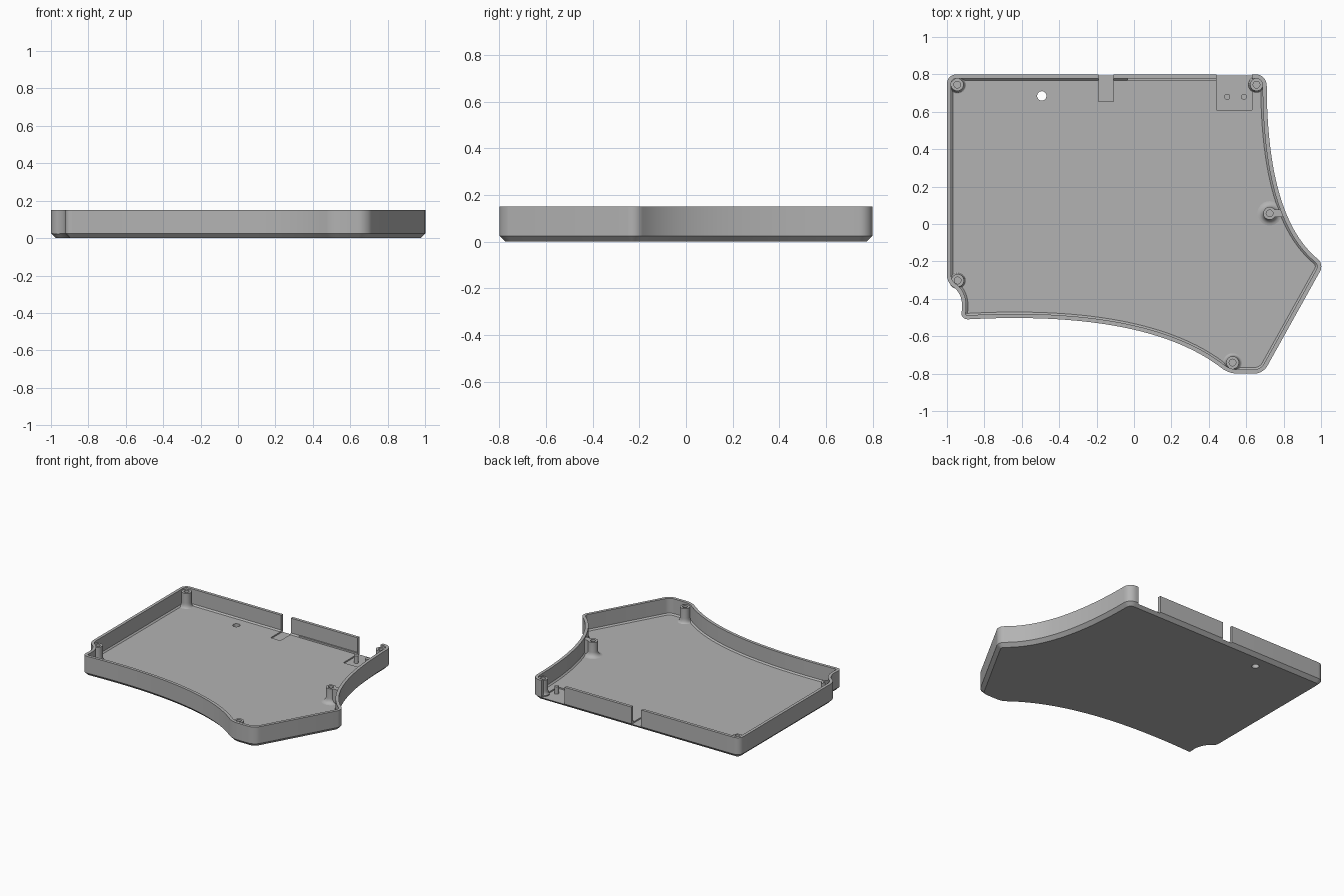
import bpy, bmesh, math
from mathutils import Vector

if "Cube" in bpy.data.objects:
    bpy.data.objects.remove(bpy.data.objects["Cube"])

grey = bpy.data.materials.new("light grey plastic")
grey.use_nodes = True
grey.diffuse_color = (0.45, 0.45, 0.45, 1)
grey.node_tree.nodes["Principled BSDF"].inputs["Base Color"].default_value = (0.45, 0.45, 0.45, 1)

HEIGHT, FLOOR, WALL, CHAMFER = 0.15, 0.03, 0.022, 0.025

# Outline corners: position, rounding, optional control point of the edge that follows
CORNERS = [
    ((-1, 0.8), 0.05, None),
    ((-1, -0.32), 0.045, (-0.89, -0.36)),
    ((-0.93, -0.512), 0.045, (0.1, -0.45)),
    ((0.505, -0.8), 0.045, None),
    ((0.69, -0.8), 0.045, None),
    ((1.017, -0.213), 0.045, (0.7, 0.0)),
    ((0.71, 0.8), 0.06, None),
]


def make_object(name, bm):
    bmesh.ops.recalc_face_normals(bm, faces=bm.faces)
    mesh = bpy.data.meshes.new(name)
    bm.to_mesh(mesh)
    bm.free()
    mesh.materials.append(grey)
    ob = bpy.data.objects.new(name, mesh)
    bpy.context.collection.objects.link(ob)
    return ob


def box(name, lo, hi):
    bm = bmesh.new()
    bmesh.ops.create_cube(bm, size=1)
    for v in bm.verts:
        v.co = [(a + b) / 2 + c * (b - a) for a, b, c in zip(lo, hi, v.co)]
    return make_object(name, bm)


def lathe(name, x, y, profile, steps=32):
    """Spin a (radius, height) profile around a vertical axis."""
    bm = bmesh.new()
    verts = [bm.verts.new((x + r, y, z)) for r, z in profile]
    edges = [bm.edges.new(pair) for pair in zip(verts, verts[1:])]
    bmesh.ops.spin(bm, geom=verts + edges, cent=(x, y, 0), axis=(0, 0, 1),
                   angle=math.tau, steps=steps, use_duplicate=False)
    bmesh.ops.remove_doubles(bm, verts=bm.verts, dist=0.0001)
    return make_object(name, bm)


def outline():
    """Sample the curved edges and join them with rounded corners."""
    edges = []
    for i, (p, cut, ctrl) in enumerate(CORNERS):
        q, cut_end, _ = CORNERS[(i + 1) % len(CORNERS)]
        p, q = Vector(p), Vector(q)
        c = Vector(ctrl) if ctrl else (p + q) / 2
        t0 = cut / (2 * (c - p).length)
        t1 = 1 - cut_end / (2 * (q - c).length)
        n = 24 if ctrl else 1
        ts = [t0 + (t1 - t0) * k / n for k in range(n + 1)]
        edges.append([p * (1 - t) ** 2 + c * 2 * t * (1 - t) + q * t * t for t in ts])
    points = []
    for i, edge in enumerate(edges):
        points += edge
        a, d = edge[-1], edges[(i + 1) % len(edges)][0]
        corner = Vector(CORNERS[(i + 1) % len(CORNERS)][0])
        b, c = a.lerp(corner, 0.56), d.lerp(corner, 0.56)
        for k in range(1, 8):
            t = k / 8
            points.append(a * (1 - t) ** 3 + b * 3 * t * (1 - t) ** 2
                          + c * 3 * t * t * (1 - t) + d * t ** 3)
    return points


def inset(points, dist):
    result = []
    for i, p in enumerate(points):
        before = (p - points[i - 1]).normalized()
        after = (points[(i + 1) % len(points)] - p).normalized()
        tangent = (before + after).normalized()
        result.append(p + Vector((-tangent.y, tangent.x)) * dist)
    return result


# Tray: chamfered underside, thin wall, eased inner floor edge
shape = outline()
LEVELS = [(CHAMFER, 0), (0, CHAMFER), (0, HEIGHT), (WALL, HEIGHT),
          (WALL, FLOOR + 0.01), (WALL + 0.01, FLOOR)]
bm = bmesh.new()
rings = [[bm.verts.new((p.x, p.y, z)) for p in inset(shape, d)] for d, z in LEVELS]
for low, high in zip(rings, rings[1:]):
    for i in range(len(low)):
        bm.faces.new((low[i - 1], low[i], high[i], high[i - 1]))
bm.faces.new(rings[0])
bm.faces.new(rings[-1])
tray = make_object("tray", bm)

# Connector openings in the back wall, and a round hole through the floor
cutters = [
    box("small_opening", (-0.19, 0.655, 0.02), (-0.11, 0.9, 0.3)),
    box("large_opening", (0.44, 0.61, 0.02), (0.63, 0.9, 0.3)),
    lathe("floor_hole", -0.493, 0.685, [(0, -0.1), (0.025, -0.1), (0.025, 0.1), (0, 0.1)]),
]
bpy.context.view_layer.objects.active = tray
for cutter in cutters:
    mod = tray.modifiers.new("cut", 'BOOLEAN')
    mod.operation, mod.solver, mod.object = 'DIFFERENCE', 'EXACT', cutter
    bpy.ops.object.modifier_apply(modifier=mod.name)
    bpy.data.objects.remove(cutter)

# Screw posts with flared feet and blind holes
POSTS = {
    "back_right_post": (-0.945, 0.745, 0.048),
    "back_left_post": (0.655, 0.745, 0.045),
    "left_side_post": (0.725, 0.057, 0.065),
    "front_right_post": (-0.943, -0.302, 0.045),
    "front_left_post": (0.527, -0.741, 0.05),
}
parts = [tray]
for name, (x, y, foot) in POSTS.items():
    r, top = 0.034, HEIGHT - 0.012
    flare = [(r + (foot - r) * (1 - math.sin(a)), FLOOR + 0.035 * (1 - math.cos(a)))
             for a in (k * math.pi / 10 for k in range(6))]
    parts.append(lathe(name, x, y, [(foot, FLOOR - 0.008)] + flare
                       + [(r, top), (0.018, top), (0.018, 0.06), (0, 0.06)]))

# Web joining the side post to the wall
parts.append(box("left_side_web", (0.75, 0.037, FLOOR - 0.005), (0.805, 0.077, HEIGHT - 0.012)))

# Locating pegs in the large opening
for name, x in (("right_peg", 0.498), ("left_peg", 0.588)):
    parts.append(lathe(name, x, 0.68, [(0.016, 0.015), (0.016, 0.075), (0, 0.075)]))

# Low rib along the foot of the back wall
parts.append(box("back_wall_rib", (-0.035, 0.768, FLOOR - 0.005), (0.44, 0.785, FLOOR + 0.012)))

# Smooth the curved surfaces, keeping the edges sharp
bpy.ops.object.select_all(action='DESELECT')
for part in parts:
    part.select_set(True)
bpy.ops.object.shade_smooth_by_angle(angle=math.radians(30))
